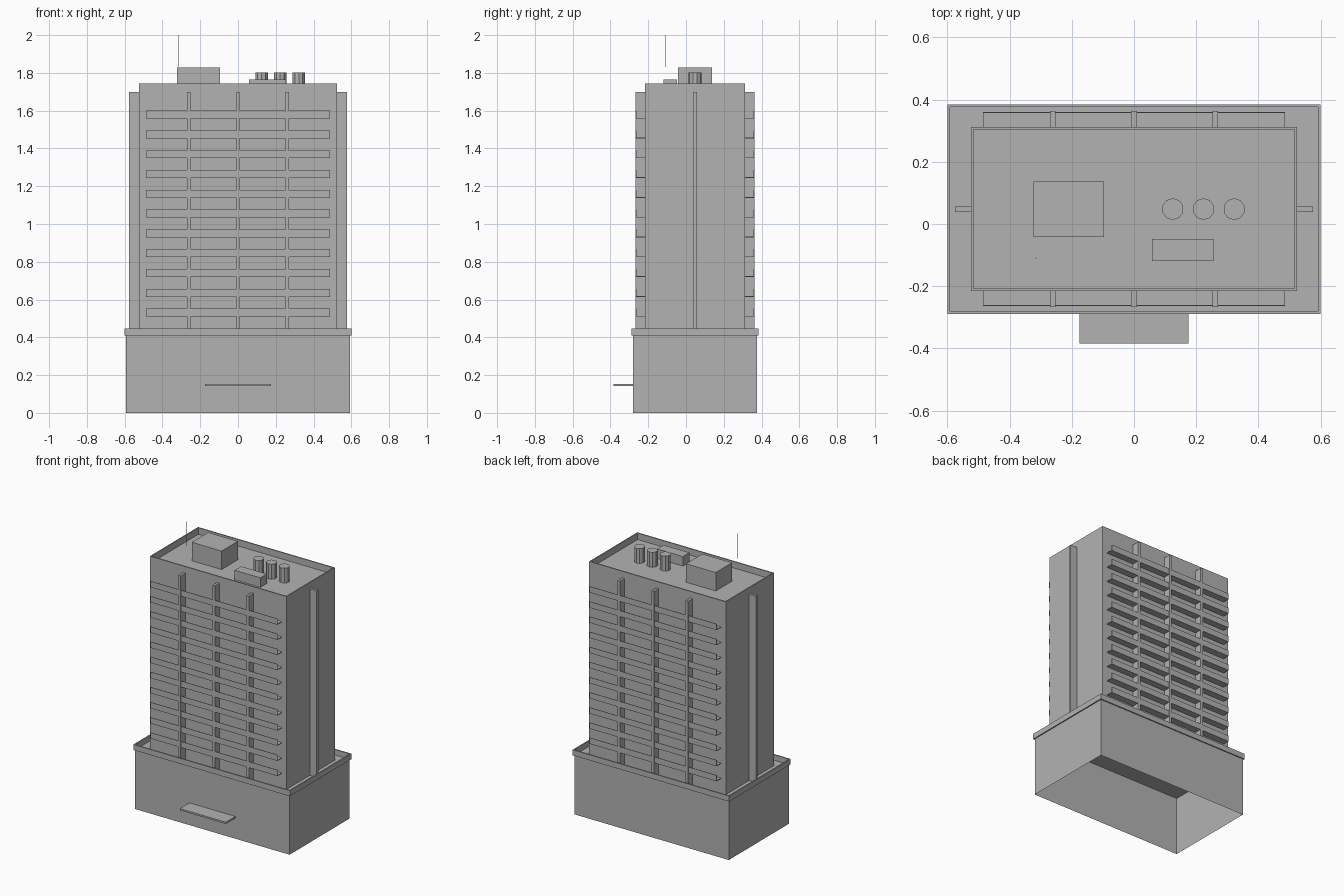
import bpy
import bmesh
from mathutils import Matrix

default = bpy.data.objects.get("Cube")
if default:
    bpy.data.objects.remove(default, do_unlink=True)

YC = 0.048                      # depth centre of tower and podium
DECK, ROOF, TOP = 0.41, 1.70, 1.745
TX, TY = 0.524, 0.264           # tower half sizes
PX, PY = 0.592, 0.329           # podium half sizes

concrete = bpy.data.materials.new("concrete_grey")
concrete.use_nodes = True
grey = (0.45, 0.45, 0.45, 1)
concrete.diffuse_color = grey
concrete.node_tree.nodes["Principled BSDF"].inputs["Base Color"].default_value = grey


def finish(name, bm):
    mesh = bpy.data.meshes.new(name)
    bm.to_mesh(mesh)
    bm.free()
    mesh.materials.append(concrete)
    obj = bpy.data.objects.new(name, mesh)
    bpy.context.collection.objects.link(obj)
    return obj


def add_box(bm, x, y, z):
    """Add a box spanning the given (low, high) ranges."""
    spans = (x, y, z)
    centre = [(a + b) / 2 for a, b in spans]
    size = [b - a for a, b in spans]
    matrix = Matrix.Translation(centre) @ Matrix.Diagonal((*size, 1))
    return bmesh.ops.create_cube(bm, size=1, matrix=matrix)["verts"]


def box(name, x, y, z):
    bm = bmesh.new()
    add_box(bm, x, y, z)
    return finish(name, bm)


def rim(name, hx, hy, wall, z):
    """Rectangular parapet ring with outer half sizes hx and hy."""
    bm = bmesh.new()
    loops = []
    for inset, height in ((0, z[0]), (0, z[1]), (wall, z[1]), (wall, z[0])):
        x, y = hx - inset, hy - inset
        loops.append([bm.verts.new((sx * x, YC + sy * y, height))
                      for sx, sy in ((-1, -1), (1, -1), (1, 1), (-1, 1))])
    for i in range(4):
        a, b = loops[i], loops[(i + 1) % 4]
        for k in range(4):
            n = (k + 1) % 4
            bm.faces.new((a[k], a[n], b[n], b[k]))
    return finish(name, bm)


def cylinder(name, x, y, radius, z, sides):
    bm = bmesh.new()
    bmesh.ops.create_cone(bm, cap_ends=True, segments=sides, radius1=radius,
                          radius2=radius, depth=z[1] - z[0],
                          matrix=Matrix.Translation((x, y, sum(z) / 2)))
    return finish(name, bm)


# Podium shell, open underneath
bm = bmesh.new()
add_box(bm, (-PX, PX), (YC - PY, YC + PY), (0, DECK))
bm.normal_update()
bottom = [f for f in bm.faces if f.normal.z < -0.5]
bmesh.ops.delete(bm, geom=bottom, context='FACES')
finish("podium", bm)
rim("podium_parapet", PX + 0.008, PY + 0.008, 0.009, (DECK, 0.448))
box("entrance_canopy", (-0.176, 0.176), (-0.385, YC - PY), (0.142, 0.154))

# Tower body and roof edge
box("tower", (-TX, TX), (YC - TY, YC + TY), (DECK, ROOF))
rim("roof_parapet", TX, TY, 0.008, (ROOF, TOP))

for side, label in ((-1, "front"), (1, "back")):
    # Vertical fins on the long faces
    for i, x in enumerate((-0.261, 0, 0.261)):
        ys = sorted((YC + side * TY, YC + side * 0.315))
        box(f"{label}_fin_{i + 1}", (x - 0.009, x + 0.009), ys, (DECK, ROOF))

    # Balconies: thin floor slab with a front rail, open at the ends
    bm = bmesh.new()
    for floor in range(11):
        z = 0.51 + floor * 0.1048
        rail = YC + side * 0.312
        add_box(bm, (-0.486, 0.486), sorted((YC + side * TY, rail)), (z, z + 0.004))
        add_box(bm, (-0.486, 0.486), sorted((rail - side * 0.003, rail)), (z, z + 0.042))
    finish(f"{label}_balconies", bm)

# Fins on the short faces
for side, label in ((-1, "right"), (1, "left")):
    box(f"{label}_fin", sorted((side * TX, side * 0.576)),
        (YC - 0.009, YC + 0.009), (DECK, ROOF))

# Rooftop equipment
box("lift_housing", (-0.324, -0.096), (-0.042, 0.137), (ROOF, 1.828))
box("air_unit", (0.058, 0.255), (-0.119, -0.048), (ROOF, 1.766))
for i in range(3):
    cylinder(f"water_tank_{i + 1}", 0.125 + i * 0.0985, 0.048, 0.035, (ROOF, 1.803), 10)
cylinder("antenna", -0.316, -0.11, 0.002, (1.83, 2.0), 6)
